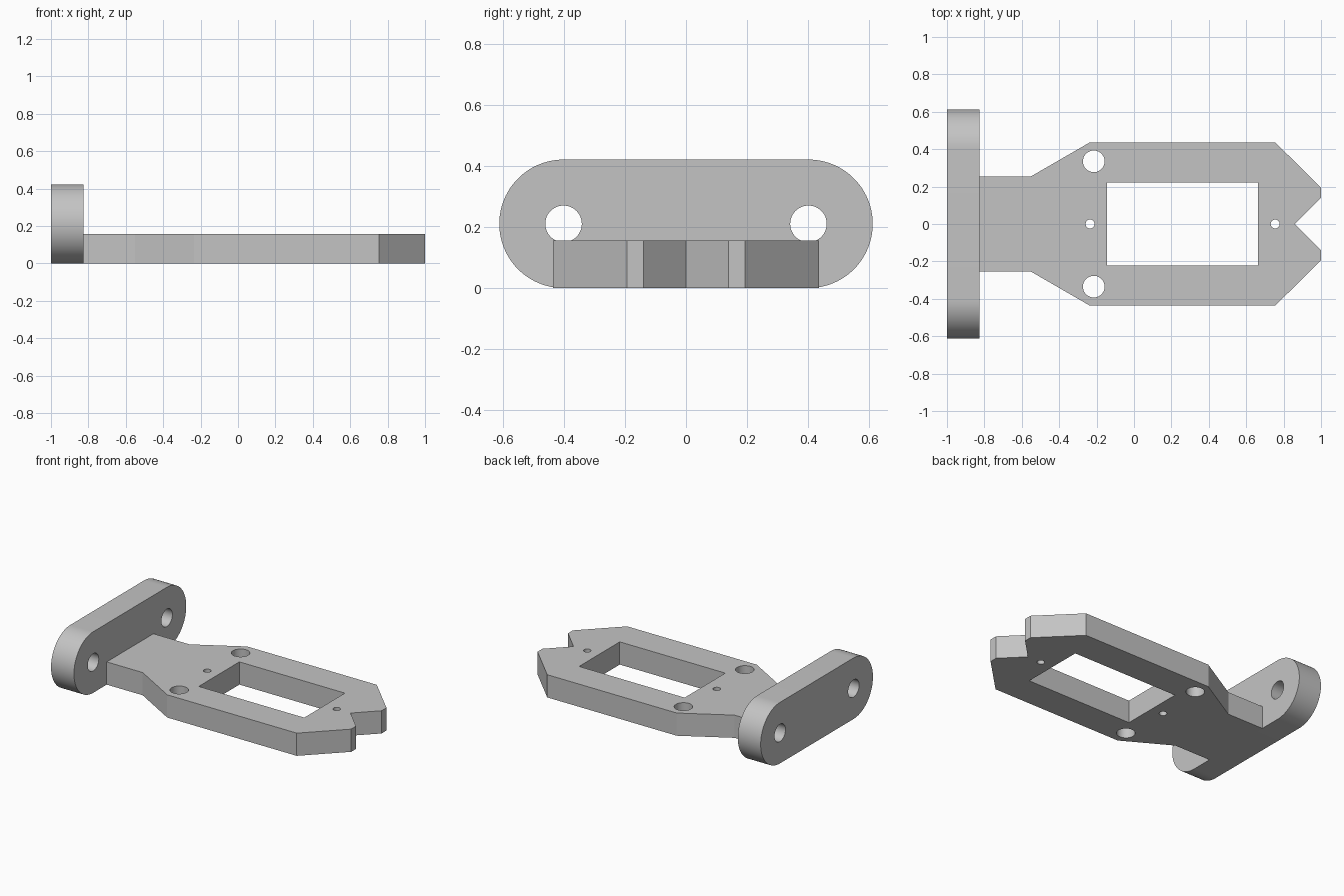
import bpy, bmesh
from math import cos, sin, pi, radians
from mathutils import Euler, Matrix

default = bpy.data.objects.get("Cube")
if default:
    bpy.data.objects.remove(default)

grey = bpy.data.materials.new("plain grey")
grey.use_nodes = True
COLOUR = (0.55, 0.55, 0.55, 1)
grey.diffuse_color = COLOUR
grey.node_tree.nodes["Principled BSDF"].inputs["Base Color"].default_value = COLOUR


def arc(cx, cy, r, start=0.0, sweep=2 * pi, steps=48):
    """Points along an arc; a full circle leaves out the repeated end point."""
    count = steps if sweep >= 2 * pi else steps + 1
    return [(cx + r * cos(start + sweep * i / steps),
             cy + r * sin(start + sweep * i / steps)) for i in range(count)]


def extruded_part(name, loops, depth, matrix):
    """Fill an outline with its holes, extrude it and place it as a welded mesh."""
    curve = bpy.data.curves.new(name + "_profile", 'CURVE')
    curve.dimensions = '2D'
    curve.fill_mode = 'BOTH'
    curve.extrude = depth / 2
    for points in loops:
        spline = curve.splines.new('POLY')
        spline.points.add(len(points) - 1)
        for p, (x, y) in zip(spline.points, points):
            p.co = (x, y, 0, 1)
        spline.use_cyclic_u = True
    helper = bpy.data.objects.new(name + "_profile", curve)
    bpy.context.scene.collection.objects.link(helper)
    graph = bpy.context.evaluated_depsgraph_get()
    mesh = bpy.data.meshes.new_from_object(helper.evaluated_get(graph))
    bpy.data.objects.remove(helper)

    mesh.name = name
    mesh.transform(matrix)
    bm = bmesh.new()
    bm.from_mesh(mesh)
    bmesh.ops.remove_doubles(bm, verts=bm.verts[:], dist=0.0001)
    bmesh.ops.recalc_face_normals(bm, faces=bm.faces[:])
    bm.to_mesh(mesh)
    bm.free()
    mesh.materials.clear()
    mesh.materials.append(grey)

    part = bpy.data.objects.new(name, mesh)
    bpy.context.scene.collection.objects.link(part)
    bpy.ops.object.select_all(action='DESELECT')
    part.select_set(True)
    bpy.context.view_layer.objects.active = part
    bpy.ops.object.shade_smooth_by_angle(angle=radians(30))
    return part


# Flat plate: mirrored outline with a notched nose, window and screw holes
BAR_FACE = -0.825
THICK = 0.157
half = [(1, 0.193), (0.755, 0.437), (-0.235, 0.437), (-0.55, 0.255), (BAR_FACE, 0.255)]
half.insert(0, (1, 0.14))
outline = [(0.86, 0)] + half + [(x, -y) for x, y in reversed(half)]
window = [(-0.145, -0.222), (0.662, -0.222), (0.662, 0.222), (-0.145, 0.222)]
holes = [arc(-0.215, side * 0.335, 0.058) for side in (1, -1)]
holes += [arc(x, 0, 0.024, steps=32) for x in (-0.235, 0.755)]
extruded_part("plate", [outline, window] + holes, THICK,
              Matrix.Translation((0, 0, THICK / 2)))

# Upright end bar: rounded ends, with a bore at each end
R, REACH = 0.211, 0.402
stadium = arc(REACH, R, R, -pi / 2, pi) + arc(-REACH, R, R, pi / 2, pi)
bores = [arc(side * REACH, R, 0.06) for side in (1, -1)]
upright = Euler((pi / 2, 0, pi / 2)).to_matrix().to_4x4()
extruded_part("end_bar", [stadium] + bores, BAR_FACE + 1,
              Matrix.Translation(((BAR_FACE - 1) / 2, 0, 0)) @ upright)
